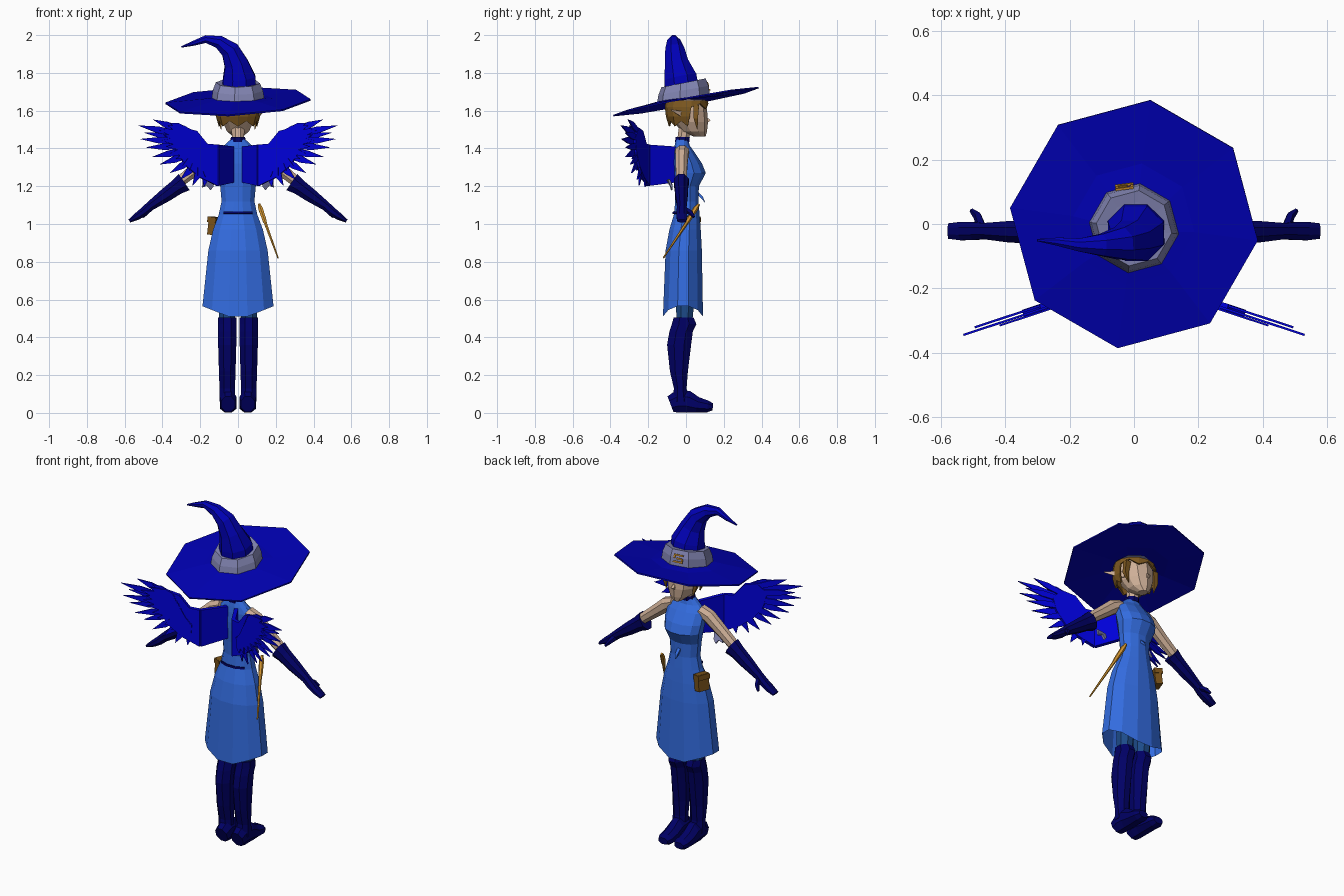
import bpy, bmesh, math
from mathutils import Vector


def mat(name, r, g, b):
    m = bpy.data.materials.new(name)
    m.diffuse_color = (r, g, b, 1)
    return m


HAT = mat("deep_blue", 0, 0, 0.46)
WING = mat("bright_blue", 0, 0, 0.70)
NAVY = mat("navy", 0, 0, 0.13)
DRESS = mat("sky_blue", 0.033, 0.15, 0.74)
STOCKING = mat("dark_teal_blue", 0.012, 0.07, 0.25)
GREY = mat("lilac_grey", 0.23, 0.24, 0.46)
SKIN = mat("skin", 0.62, 0.43, 0.31)
HAIR = mat("hair_brown", 0.21, 0.10, 0.015)
GOLD = mat("gold", 0.65, 0.30, 0.03)
LEATHER = mat("leather", 0.19, 0.085, 0.010)


def finish(name, bm, m, mirror=False, thick=0):
    bmesh.ops.recalc_face_normals(bm, faces=bm.faces)
    me = bpy.data.meshes.new(name)
    bm.to_mesh(me)
    bm.free()
    me.materials.append(m)
    ob = bpy.data.objects.new(name, me)
    bpy.context.collection.objects.link(ob)
    if thick:
        s = ob.modifiers.new("thickness", 'SOLIDIFY')
        s.thickness, s.offset = thick, 0
    if mirror:
        ob.modifiers.new("mirror", 'MIRROR').use_mirror_merge = False
    return ob


def loft(name, m, rings, keep=None, caps=True, mirror=False, thick=0):
    """Skin a list of equal-sized point rings."""
    bm = bmesh.new()
    vs = [[bm.verts.new(p) for p in ring] for ring in rings]
    n = len(vs[0])
    for a, b in zip(vs, vs[1:]):
        for i in range(n):
            bm.faces.new((a[i], a[(i + 1) % n], b[(i + 1) % n], b[i]))
    if caps:
        bm.faces.new(vs[0])
        bm.faces.new(vs[-1])
    if keep:
        drop = [f for f in bm.faces if not keep(f.calc_center_median())]
        bmesh.ops.delete(bm, geom=drop, context='FACES')
    return finish(name, bm, m, mirror, thick)


def stack(name, m, rows, n=12, x=0, zfun=None, **kw):
    """Horizontal rings: (z, half width, y back, y front)."""
    rings, k = [], 1 / math.cos(math.pi / n)
    for j, (z, rx, y0, y1) in enumerate(rows):
        ring = []
        for i in range(n):
            a = 2 * math.pi * (i + 0.5) / n
            c, s = math.cos(a) * k, math.sin(a) * k
            y = (y0 + y1) / 2 + s * (y1 - y0) / 2
            ring.append((x + c * rx, y, z + (zfun(j, i, c, y) if zfun else 0)))
        rings.append(ring)
    return loft(name, m, rings, **kw)


def tube(name, m, path, n=6, ref=(0, 1, 0), **kw):
    """Rings square to a path: (x, y, z, radius along ref, other radius)."""
    rings, P = [], [Vector(p[:3]) for p in path]
    for j, p in enumerate(path):
        t = (P[min(j + 1, len(P) - 1)] - P[max(j - 1, 0)]).normalized()
        side = Vector(ref).cross(t).normalized()
        up = t.cross(side)
        rings.append([P[j] + up * p[3] * math.sin(a) + side * p[-1] * math.cos(a)
                      for a in (2 * math.pi * (i + 0.5) / n for i in range(n))])
    return loft(name, m, rings, **kw)


def plates(name, m, polys, thick, mirror=False):
    bm = bmesh.new()
    for poly in polys:
        bm.faces.new([bm.verts.new(p) for p in poly])
    return finish(name, bm, m, mirror, thick)


# ---- hat: tilted octagonal brim, band, bent cone, buckle
def octagon(r, z, ay, bx, cy=0.0):
    pts = []
    for i in range(8):
        a = math.radians(37.5 + 45 * i)
        x, y = r * math.cos(a), r * math.sin(a) + cy
        pts.append((x, y, z + ay * y + bx * x))
    return pts


loft("hat_brim", HAT, [octagon(0.11, 1.668, 0.12, 0, -0.01), octagon(0.19, 1.658, 0.13, 0.02),
                       octagon(0.388, 1.648, 0.187, 0.048)], caps=False, thick=0.008)
loft("hat_band", GREY, [octagon(0.14, 1.668, 0.13, 0.01, -0.013), octagon(0.134, 1.71, 0.18, 0, -0.013),
                        octagon(0.118, 1.75, 0.2, 0, -0.013), octagon(0.085, 1.748, 0.2, 0, -0.015)])
tube("hat_cone", HAT, [(0.006, -0.02, 1.70, .098), (0.006, -0.03, 1.775, .093),
                       (-0.01, -0.05, 1.85, .068), (-0.042, -0.06, 1.92, .054),
                       (-0.10, -0.065, 1.963, .037), (-0.17, -0.065, 1.979, .022),
                       (-0.235, -0.055, 1.957, .014), (-0.30, -0.05, 1.937, .004)], n=8)


def on_band(u, v):
    return (-0.03 + u, 0.116 - 0.3 * v + 0.13 * u, 1.728 + v)


def buckle_bar(u0, u1, v0, v1):
    return [on_band(u0, v0), on_band(u1, v0), on_band(u1, v1), on_band(u0, v1)]


plates("hat_buckle", GOLD, [buckle_bar(-.028, .028, .014, .022), buckle_bar(-.028, .028, -.022, -.014),
                            buckle_bar(-.028, -.02, -.014, .0), buckle_bar(.02, .028, 0, .014),
                            buckle_bar(-.02, .01, -.004, .004)], 0.007)

# ---- head, nose, ears, hair, neck
stack("head", SKIN, [(1.462, .024, .045, .102), (1.49, .058, -.02, .108), (1.54, .082, -.06, .112),
                     (1.60, .09, -.075, .107), (1.66, .086, -.07, .097)], n=10)
tube("nose", SKIN, [(0, .098, 1.57, .008), (0, .122, 1.548, .012), (0, .10, 1.535, .010)], n=4, ref=(1, 0, 0))
tube("ear", SKIN, [(.08, .02, 1.57, .012, .025), (.10, -.01, 1.578, .01, .024), (.145, -.08, 1.605, .002, .003)],
     n=4, ref=(1, 0, 0), mirror=True)
stack("hair", HAIR, [(1.53, .098, -.085, .07), (1.57, .113, -.10, .095), (1.62, .116, -.105, .112),
                     (1.652, .11, -.10, .108)], n=14,
      zfun=lambda j, i, c, y: (0.016 if i % 2 else -0.012) if j == 0 or (j == 2 and y > .05) else 0,
      keep=lambda c: c.y < 0.03 or c.z > 1.62, caps=False, thick=0.008)
tube("hair_lock", HAIR, [(.095, .055, 1.63, .02, .022), (.102, .052, 1.56, .016, .018), (.088, .06, 1.50, .002)],
     n=4, mirror=True)
stack("neck", SKIN, [(1.42, .032, -.05, .012), (1.53, .034, -.035, .03)], n=8)
stack("collar", NAVY, [(1.435, .04, -.058, .018), (1.46, .038, -.055, .02)], n=8)

# ---- dress: one lofted body, hem dips at front and back
hem = 10
stack("dress", DRESS, [(1.45, .036, -.053, .012), (1.415, .075, -.06, .02), (1.38, .115, -.065, .045),
                       (1.32, .118, -.068, .085), (1.27, .112, -.066, .105), (1.20, .094, -.06, .068),
                       (1.12, .087, -.057, .066), (1.05, .102, -.064, .072), (0.97, .132, -.088, .078),
                       (0.86, .157, -.108, .084), (0.535, .188, -.122, .09)],
      zfun=lambda j, i, c, y: -0.045 + 0.075 * abs(c) if j == hem else 0,
      keep=lambda c: c.z > 0.56)
stack("back_sash", NAVY, [(1.054, .105, -.068, .075), (1.066, .103, -.067, .073)],
      keep=lambda c: abs(c.x) < 0.085 and c.y < 0, caps=False, thick=0.006)
tube("waist_ornament", DRESS, [(0, .055, 1.17, .014, .01), (0, .085, 1.14, .012, .008), (0, .10, 1.115, .002)],
     n=4, ref=(1, 0, 0))

# ---- legs and boots
stack("stocking", STOCKING, [(0.50, .042, -.05, .035), (0.60, .046, -.055, .045)], n=8, x=.058, mirror=True)
stack("boot_leg", NAVY, [(0.06, .041, -.07, .015), (0.13, .041, -.064, .003), (0.22, .044, -.085, .01),
                         (0.36, .048, -.10, .027), (0.43, .048, -.088, .036), (0.47, .048, -.075, .055),
                         (0.505, .048, -.065, .04)], n=8, x=.057, mirror=True)
tube("boot_foot", NAVY, [(.052, -.082, .046, .040, .048), (.052, -.04, .062, .047, .066),
                         (.052, .01, .059, .047, .063), (.052, .06, .042, .048, .045),
                         (.052, .115, .034, .046, .034), (.052, .142, .032, .032, .02)],
     n=8, ref=(1, 0, 0), mirror=True)

# ---- arms, gloves, hands
tube("arm", SKIN, [(.085, -.02, 1.385, .04, .036), (.14, -.022, 1.36, .036, .042), (.22, -.024, 1.295, .033, .036),
                   (.32, -.024, 1.215, .03, .03)], n=8, mirror=True)
tube("glove", NAVY, [(.285, -.025, 1.222, .043, .056), (.325, -.025, 1.195, .038, .045),
                     (.38, -.024, 1.155, .036, .04), (.465, -.022, 1.095, .027, .027),
                     (.495, -.022, 1.068, .03, .026), (.535, -.022, 1.04, .031, .021),
                     (.575, -.022, 1.016, .026, .010)], n=8, mirror=True)
tube("thumb", NAVY, [(.475, -.005, 1.078, .016), (.486, .025, 1.06, .014), (.505, .042, 1.037, .007)],
     n=5, ref=(1, 0, 0), mirror=True)


# ---- wings: root panel, main plate and two fans of feathers
def wing(x, z, off=0.0):
    return Vector((x, -0.20 - (x - 0.11) * 0.33 + off, z))


base = [(.11, 1.42), (.165, 1.425), (.22, 1.493), (.29, 1.51), (.345, 1.46),
        (.325, 1.38), (.275, 1.305), (.20, 1.245), (.11, 1.202)]
plates("wing_plate", WING, [[wing(x, z) for x, z in base]], 0.022, True)
plates("wing_root", WING, [[(.03, -.06, 1.41), wing(.11, 1.42), wing(.11, 1.202), (.03, -.06, 1.22)]], 0.022, True)


def feather(root, tip, w, off):
    d = Vector((tip[0] - root[0], tip[1] - root[1]))
    q = Vector((-d.y, d.x)).normalized() * w
    at = lambda t, s: wing(root[0] + d.x * t + q.x * s, root[1] + d.y * t + q.y * s, off)
    return [at(0, .8), at(0, -.8), at(.65, -1), at(1, 0), at(.65, 1)]


tips = [(.36, 1.535), (.45, 1.553), (.53, 1.522), (.495, 1.483), (.52, 1.45), (.49, 1.405),
        (.455, 1.355), (.415, 1.315), (.36, 1.27), (.305, 1.235), (.24, 1.205), (.18, 1.195)]
outer, inner = [], []
for i, t in enumerate(tips):
    f = i / (len(tips) - 1)
    root = (.25 - .09 * f, 1.485 - .15 * f)
    outer.append(feather(root, t, .0175, .012 * (i % 2) - .006))
    mid = (root[0] + (t[0] - root[0]) * .62, root[1] + (t[1] - root[1]) * .62)
    inner.append(feather(root, mid, .018, -.014))
plates("wing_feathers", WING, outer, 0.007, True)
plates("wing_coverts", WING, inner, 0.006, True)
plates("wing_under_down", GREY, [[(.12, -.10, 1.235), (.185, -.09, 1.235), (.19, -.075, 1.195), (.165, -.075, 1.205),
                                  (.145, -.075, 1.18), (.13, -.08, 1.20)]], 0.01, True)

# ---- wand and belt pouch
tube("wand", GOLD, [(.112, .068, 1.105, .007), (.12, .05, 1.08, .014), (.14, .012, 1.02, .012),
                    (.145, .003, 1.005, .009), (.212, -.12, .82, .004)], n=6)


def box(name, m, loc, size):
    bm = bmesh.new()
    bmesh.ops.create_cube(bm, size=1)
    for v in bm.verts:
        v.co = Vector([a * b for a, b in zip(v.co, size)])
    ob = finish(name, bm, m)
    ob.location, ob.rotation_euler = loc, (0, 0.12, -0.35)


box("pouch", LEATHER, (-.128, .035, .99), (.04, .07, .095))
box("pouch_flap", LEATHER, (-.128, .035, 1.022), (.046, .076, .03))
